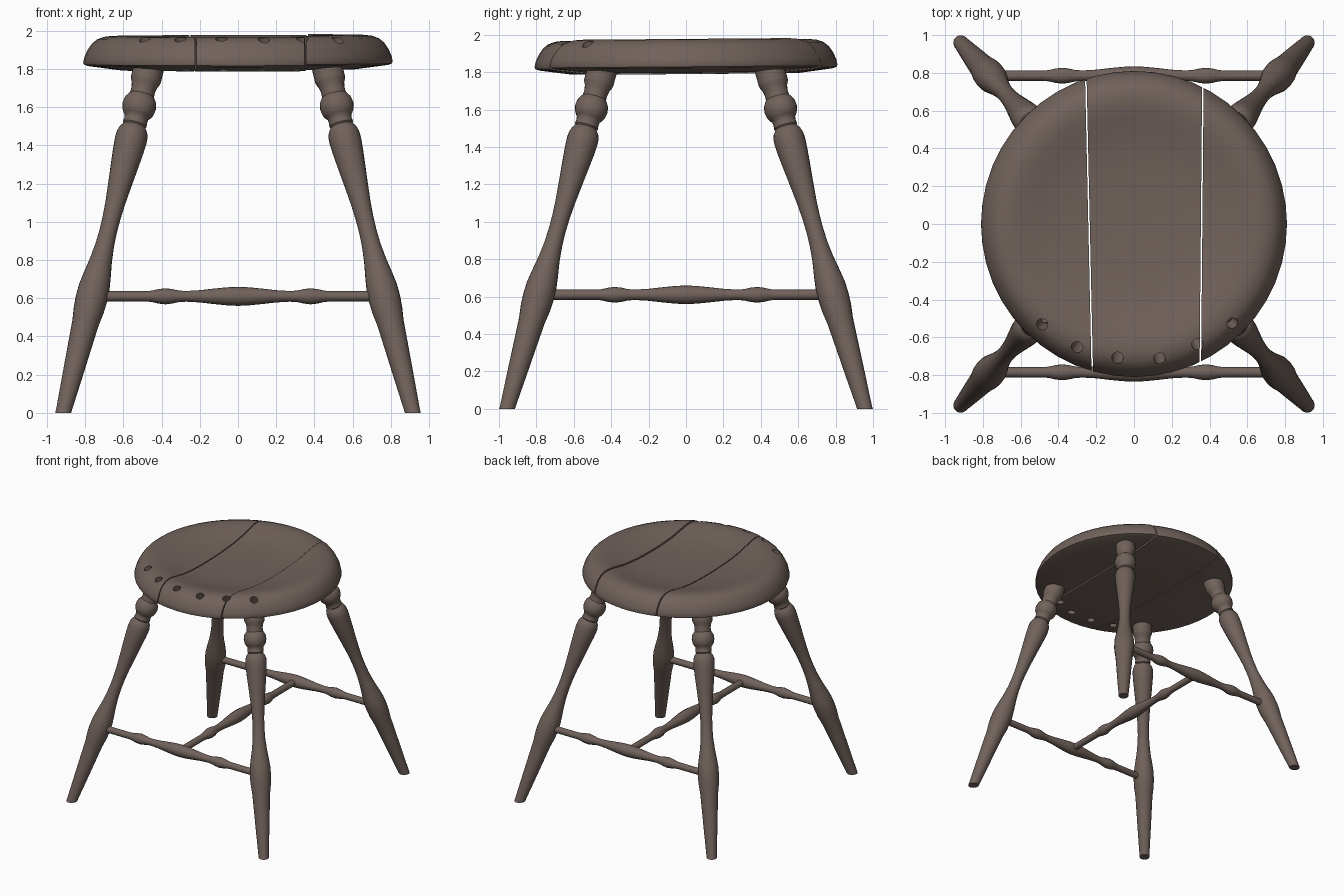
import bpy, bmesh, math
from mathutils import Vector

if "Cube" in bpy.data.objects:
    bpy.data.objects.remove(bpy.data.objects["Cube"])

wood = bpy.data.materials.new("brown_wood")
wood.diffuse_color = (0.165, 0.122, 0.106, 1)
wood.use_nodes = True
wood.node_tree.nodes["Principled BSDF"].inputs["Base Color"].default_value = wood.diffuse_color


def lathe(bm, profile, origin, axis, segs):
    """Turn (distance, radius) points around an axis, capping both ends with a pole."""
    origin, axis = Vector(origin), Vector(axis)
    d = axis.normalized()
    u = d.orthogonal().normalized()
    v = d.cross(u)
    rings = []
    for t, r in profile:
        c = origin + axis * t
        if r == 0:
            rings.append([bm.verts.new(c)] * segs)
        else:
            rings.append([bm.verts.new(c + r * (u * math.cos(a) + v * math.sin(a)))
                          for a in (2 * math.pi * i / segs for i in range(segs))])
    for a, b in zip(rings, rings[1:]):
        for i in range(segs):
            j = (i + 1) % segs
            quad = list(dict.fromkeys([a[i], a[j], b[j], b[i]]))
            bm.faces.new(quad)


def cut(bm, point, normal):
    """Remove everything on the side the normal points to and close the cut."""
    geom = bm.verts[:] + bm.edges[:] + bm.faces[:]
    bmesh.ops.bisect_plane(bm, geom=geom, dist=1e-5, plane_co=point, plane_no=normal,
                           clear_outer=True)
    bmesh.ops.holes_fill(bm, edges=[e for e in bm.edges if e.is_boundary], sides=0)


def finish(bm, name):
    bmesh.ops.recalc_face_normals(bm, faces=bm.faces)
    mesh = bpy.data.meshes.new(name)
    bm.to_mesh(mesh)
    bm.free()
    mesh.materials.append(wood)
    obj = bpy.data.objects.new(name, mesh)
    bpy.context.collection.objects.link(obj)
    return obj


def smooth(obj, degrees=35):
    bpy.ops.object.select_all(action='DESELECT')
    obj.select_set(True)
    bpy.context.view_layer.objects.active = obj
    for m in list(obj.modifiers):
        bpy.ops.object.modifier_apply(modifier=m.name)
    bpy.ops.object.shade_smooth_by_angle(angle=math.radians(degrees))


# Slanted peg holes along the front rim
bm = bmesh.new()
for x, y in [(-.485, -.53), (-.30, -.65), (-.087, -.705),
             (.135, -.71), (.335, -.635), (.52, -.525)]:
    lean = Vector((x, y, 0)).normalized() * 0.4
    lathe(bm, [(-.3, 0), (-.3, .031), (.15, .031), (.15, 0)],
          (x, y, 1.95), Vector((0, 0, 1)) + lean, 16)
holes = finish(bm, "hole_cutter")
holes.hide_render = True
holes.hide_viewport = False

# Dished round seat split into three boards
SEAT = [(1.79, 0), (1.79, .3), (1.792, .61), (1.815, .785), (1.823, .806), (1.835, .81),
        (1.865, .803), (1.90, .787), (1.932, .765), (1.955, .737), (1.968, .70),
        (1.972, .665), (1.968, .62), (1.955, .56), (1.935, .48), (1.92, .38),
        (1.91, .25), (1.905, 0)]
GAP = 0.004
seams = [((-.238, 0, 0), Vector((1, .022, 0)).normalized()),
         ((.358, 0, 0), Vector((1, -.009, 0)).normalized())]
for i, name in enumerate(["left_board", "middle_board", "right_board"]):
    bm = bmesh.new()
    lathe(bm, SEAT, (0, 0, 0), (0, 0, 1), 48)
    for vert in bm.verts:
        vert.co.z += 0.008 * vert.co.y      # slight rise to the back
    if i < 2:
        p, n = seams[i]
        cut(bm, Vector(p) - n * GAP, n)
    if i > 0:
        p, n = seams[i - 1]
        cut(bm, Vector(p) + n * GAP, -n)
    if i == 2:
        bmesh.ops.translate(bm, verts=bm.verts, vec=(0, 0, .006))
    board = finish(bm, name)
    mod = board.modifiers.new("holes", 'BOOLEAN')
    mod.operation = 'DIFFERENCE'
    mod.solver = 'EXACT'
    mod.object = holes
    smooth(board)
bpy.data.objects.remove(holes)

# Turned splayed legs, sawn flat at the floor
LEG = [(-.05, 0), (-.05, .039), (.02, .041), (.2, .053), (.36, .063), (.47, .070),
       (.54, .080), (.60, .083), (.66, .081), (.72, .072), (.80, .058), (.88, .049),
       (.95, .046), (1.02, .047), (1.1, .052), (1.2, .062), (1.3, .073), (1.38, .081),
       (1.43, .084), (1.46, .082), (1.485, .073), (1.497, .063), (1.503, .058),
       (1.51, .064), (1.53, .061), (1.55, .064), (1.558, .072), (1.575, .083),
       (1.605, .089), (1.635, .084), (1.655, .071), (1.662, .064), (1.69, .063),
       (1.715, .068), (1.735, .078), (1.745, .080), (1.82, .080), (1.82, 0)]
for side, sx in (("left", -1), ("right", 1)):
    for end, sy in (("front", -1), ("back", 1)):
        bm = bmesh.new()
        lathe(bm, LEG, (sx * .915, sy * .957, 0), (-sx * .248, -sy * .281, 1), 24)
        cut(bm, Vector((0, 0, 0)), Vector((0, 0, -1)))
        smooth(finish(bm, f"{end}_{side}_leg"))

# Turned stretchers: front, back and the cross rail joining them
HALF = [(.0, .050), (.06, .047), (.13, .040), (.2, .032), (.27, .028), (.31, .030),
        (.345, .038), (.38, .042), (.415, .038), (.45, .030), (.48, .027), (.78, .027),
        (.78, 0)]
RAIL = [(-t, r) for t, r in reversed(HALF[1:])] + HALF
for name, origin, axis in [("front_stretcher", (0, -.785, .61), (1, 0, 0)),
                           ("back_stretcher", (0, .785, .61), (1, 0, 0)),
                           ("cross_stretcher", (0, 0, .61), (0, 1, 0))]:
    bm = bmesh.new()
    lathe(bm, RAIL, origin, axis, 16)
    smooth(finish(bm, name))
